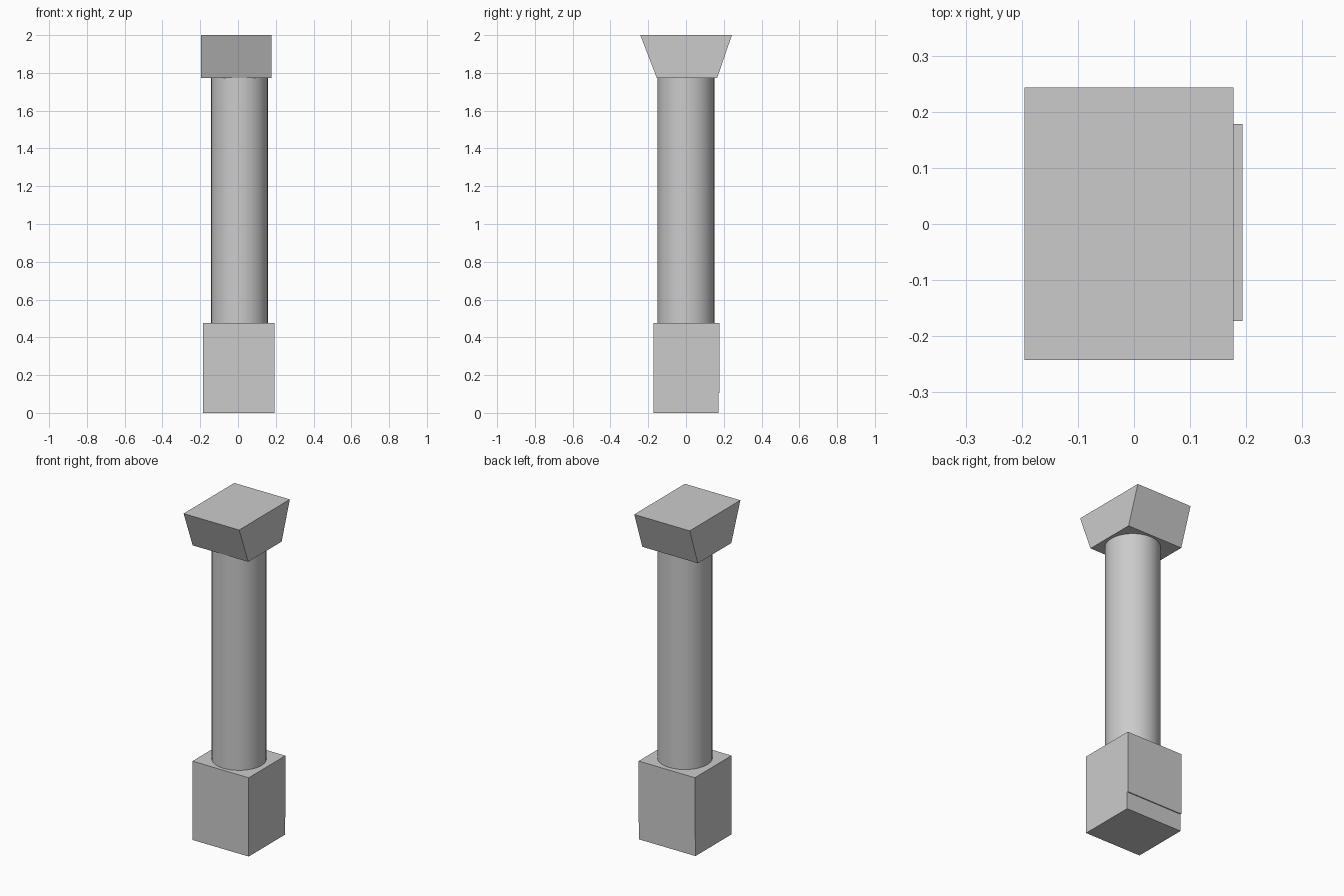
import bpy
import bmesh

if "Cube" in bpy.data.objects:
    bpy.data.objects.remove(bpy.data.objects["Cube"])


def block(name, bottom, top):
    """Box or wedge from two (x0, x1, y0, y1, z) rectangles."""
    bm = bmesh.new()
    rings = []
    for x0, x1, y0, y1, z in (bottom, top):
        rings.append([bm.verts.new((x, y, z))
                      for x, y in ((x0, y0), (x1, y0), (x1, y1), (x0, y1))])
    low, high = rings
    bm.faces.new(low[::-1])
    bm.faces.new(high)
    for i in range(4):
        j = (i + 1) % 4
        bm.faces.new((low[i], low[j], high[j], high[i]))
    mesh = bpy.data.meshes.new(name)
    bm.to_mesh(mesh)
    bm.free()
    obj = bpy.data.objects.new(name, mesh)
    bpy.context.collection.objects.link(obj)
    return obj


# Base: thin plinth with the pedestal block on top
block("plinth", (-0.184, 0.193, -0.173, 0.172, 0.0), (-0.184, 0.193, -0.173, 0.172, 0.104))
block("pedestal", (-0.184, 0.193, -0.173, 0.178, 0.104), (-0.184, 0.193, -0.173, 0.178, 0.477))

# Round column shaft
z0, z1 = 0.477, 1.774
bpy.ops.mesh.primitive_cylinder_add(vertices=32, radius=0.151, depth=z1 - z0,
                                    location=(0.008, -0.001, (z0 + z1) / 2))
shaft = bpy.context.object
shaft.name = "shaft"
bpy.ops.object.shade_smooth_by_angle()

# Capital flaring out to front and back
block("capital", (-0.195, 0.177, -0.155, 0.165, 1.774), (-0.195, 0.177, -0.242, 0.243, 2.0))
